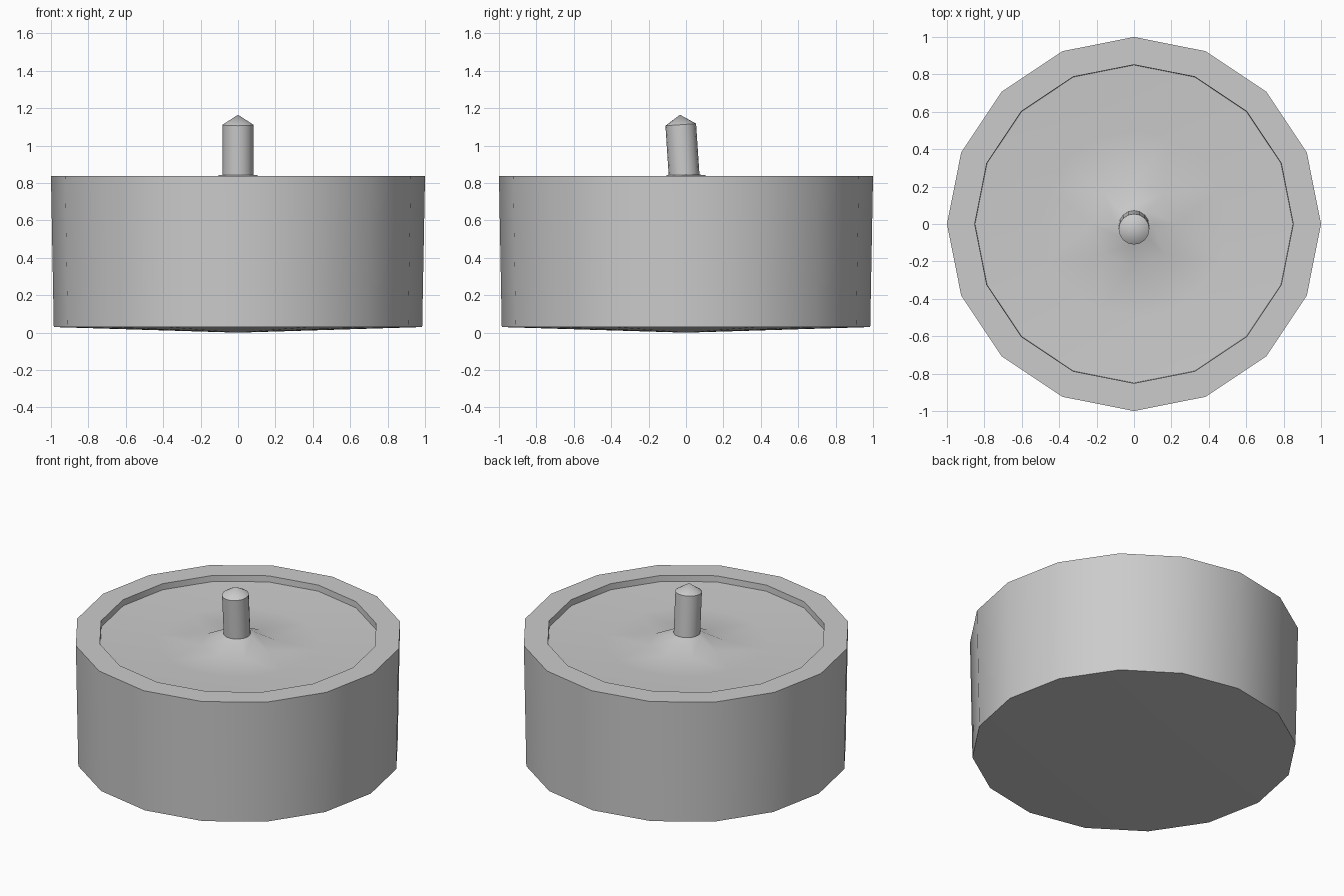
import bpy
import bmesh
from math import cos, sin, pi, radians

cube = bpy.data.objects.get("Cube")
if cube:
    bpy.data.objects.remove(cube)

grey = bpy.data.materials.new("plain grey")
grey.use_nodes = True
color = (0.6, 0.6, 0.6, 1)
grey.diffuse_color = color
grey.node_tree.nodes["Principled BSDF"].inputs["Base Color"].default_value = color


def ring(bm, n, r, z, y=0.0, lean=0.0):
    """Ring of n vertices; lean tilts the ring along y."""
    return [bm.verts.new((r * cos(2 * pi * i / n),
                          y + r * sin(2 * pi * i / n),
                          z + lean * r * sin(2 * pi * i / n))) for i in range(n)]


def bridge(bm, a, b):
    """Join two rings; b may have half as many vertices as a."""
    n, m = len(a), len(b)
    for i in range(m):
        j = (i + 1) % m
        if n == m:
            bm.faces.new((a[i], a[j], b[j], b[i]))
        else:
            p, q, s = a[2 * i], a[2 * i + 1], a[(2 * i + 2) % n]
            bm.faces.new((p, q, b[i]))
            bm.faces.new((q, s, b[j], b[i]))


def fan(bm, a, tip):
    v = bm.verts.new(tip)
    for i in range(len(a)):
        bm.faces.new((a[i], a[(i + 1) % len(a)], v))


def finish(bm, name, angle):
    bmesh.ops.recalc_face_normals(bm, faces=bm.faces)
    mesh = bpy.data.meshes.new(name)
    bm.to_mesh(mesh)
    bm.free()
    mesh.materials.append(grey)
    ob = bpy.data.objects.new(name, mesh)
    bpy.context.collection.objects.link(ob)
    bpy.ops.object.select_all(action="DESELECT")
    ob.select_set(True)
    bpy.context.view_layer.objects.active = ob
    bpy.ops.object.shade_smooth_by_angle(angle=radians(angle))


# Body: shallow pointed base, tapered wall, flat rim, dished top with a mound
bm = bmesh.new()
profile = [(16, 0.985, 0.03), (16, 1.0, 0.838), (16, 0.852, 0.838),
           (16, 0.85, 0.798), (16, 0.5, 0.78), (8, 0.23, 0.777), (8, 0.1, 0.843)]
rings = [ring(bm, *p) for p in profile]
for a, b in zip(rings, rings[1:]):
    bridge(bm, a, b)
fan(bm, rings[0], (0, 0, 0))
fan(bm, rings[-1], (0, 0, 0.85))
finish(bm, "candle_body", 35)

# Wick: leaning post with a pointed end
bm = bmesh.new()
low = ring(bm, 16, 0.082, 0.81, -0.008, 0.07)
high = ring(bm, 16, 0.082, 1.112, -0.028, 0.07)
bridge(bm, low, high)
bm.faces.new(low)
fan(bm, high, (0, -0.032, 1.165))
finish(bm, "wick", 30)
